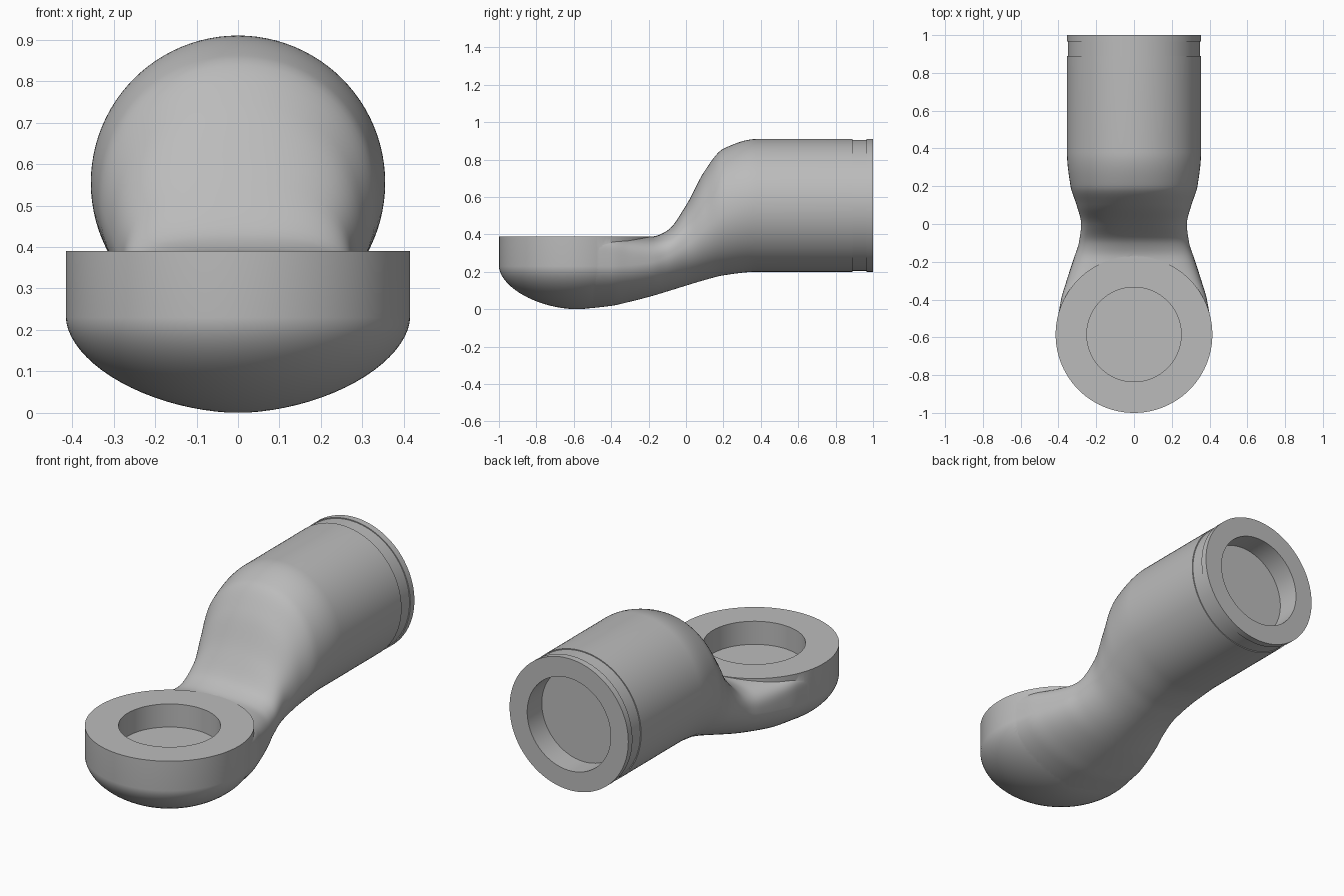
import bpy
import bmesh
import math
from mathutils import Matrix

if "Cube" in bpy.data.objects:
    bpy.data.objects.remove(bpy.data.objects["Cube"], do_unlink=True)

SEGMENTS = 96
CUP_Y, CUP_R, CUP_TOP = -0.585, 0.415, 0.39
TUBE_R, TUBE_Z = 0.355, 0.555
SOCKET_R, SOCKET_DEPTH = 0.25, 0.125

grey = bpy.data.materials.new("plain grey")
grey.use_nodes = True
grey.diffuse_color = (0.5, 0.5, 0.5, 1)
grey.node_tree.nodes["Principled BSDF"].inputs["Base Color"].default_value = grey.diffuse_color


def make_object(name, bm):
    bmesh.ops.recalc_face_normals(bm, faces=bm.faces)
    mesh = bpy.data.meshes.new(name)
    bm.to_mesh(mesh)
    bm.free()
    mesh.materials.append(grey)
    obj = bpy.data.objects.new(name, mesh)
    bpy.context.collection.objects.link(obj)
    return obj


def skin(name, rings):
    """Join closed rings of points into a capped solid."""
    bm = bmesh.new()
    loops = [[bm.verts.new(p) for p in ring] for ring in rings]
    for a, b in zip(loops, loops[1:]):
        for i in range(len(a)):
            j = (i + 1) % len(a)
            bm.faces.new((a[i], a[j], b[j], b[i]))
    bm.faces.new(loops[0])
    bm.faces.new(loops[-1])
    return make_object(name, bm)


def cylinder(name, radius, depth, matrix):
    bm = bmesh.new()
    bmesh.ops.create_cone(bm, cap_ends=True, segments=64, radius1=radius,
                          radius2=radius, depth=depth, matrix=matrix)
    return make_object(name, bm)


def combine(target, other, operation):
    mod = target.modifiers.new(operation.lower(), "BOOLEAN")
    mod.operation = operation
    mod.solver = "EXACT"
    mod.object = other
    bpy.context.view_layer.objects.active = target
    bpy.ops.object.modifier_apply(modifier=mod.name)
    bpy.data.objects.remove(other, do_unlink=True)


def smooth_curve(xs, ys):
    """Smooth interpolation that never overshoots its points."""
    slopes = [(ys[i + 1] - ys[i]) / (xs[i + 1] - xs[i]) for i in range(len(xs) - 1)]
    tangents = [0.0]
    for s, t in zip(slopes, slopes[1:]):
        tangents.append(2 * s * t / (s + t) if s * t > 0 else 0.0)
    tangents.append(0.0)

    def value(x):
        i = max(k for k in range(len(slopes)) if k == 0 or xs[k] <= x)
        h = xs[i + 1] - xs[i]
        u = (x - xs[i]) / h
        rise = ys[i + 1] - ys[i]
        blend = u * u * (3 - 2 * u)
        return (ys[i] + rise * blend + h * u * (1 - u)
                * (tangents[i] * (1 - u) - tangents[i + 1] * u))
    return value


def section(y, half_width, top, bottom, middle, upper_power, lower_power):
    """Cross-section with separately shaped upper and lower halves."""
    ring = []
    for i in range(SEGMENTS):
        a = math.tau * i / SEGMENTS
        c, s = math.cos(a), math.sin(a)
        power = upper_power if s >= 0 else lower_power
        x = math.copysign(half_width * abs(c) ** (2 / power), c)
        reach = (top - middle) if s >= 0 else (bottom - middle)
        ring.append((x, y, middle + reach * abs(s) ** (2 / power)))
    return ring


# Neck and tube: y, half width, top, bottom, widest height, upper and lower power
stations = [
    (CUP_Y, 0.411, 0.385, 0.002, 0.23, 10, 1.8),
    (-0.4, 0.386, 0.386, 0.018, 0.23, 7, 1.85),
    (-0.3, 0.357, 0.387, 0.04, 0.235, 4.5, 1.9),
    (-0.18, 0.318, 0.389, 0.071, 0.25, 3.2, 1.95),
    (-0.1, 0.292, 0.42, 0.095, 0.28, 2.7, 2),
    (0, 0.28, 0.555, 0.126, 0.34, 2.4, 2),
    (0.1, 0.304, 0.74, 0.156, 0.43, 2.2, 2),
    (0.2, 0.336, 0.858, 0.181, 0.51, 2.1, 2),
    (0.38, TUBE_R, 0.91, 0.2, TUBE_Z, 2, 2),
]
columns = list(zip(*stations))
curves = [smooth_curve(columns[0], col) for col in columns[1:]]
start, end, steps = CUP_Y, stations[-1][0], 56
rings = []
for k in range(steps + 1):
    y = start + (end - start) * k / steps
    rings.append(section(y, *[curve(y) for curve in curves]))

# Shallow groove near the open end of the tube
groove_r = TUBE_R - 0.005
for y, r in ((0.89, TUBE_R), (0.89, groove_r), (0.965, groove_r), (0.965, TUBE_R), (1, TUBE_R)):
    rings.append(section(y, r, TUBE_Z + r, TUBE_Z - r, TUBE_Z, 2, 2))
body = skin("offset_connector", rings)

# Round cup with a domed underside
bowl_height, dome_power, dome_steps = 0.23, 1.8, 20
profile = []
for k in range(1, dome_steps + 1):
    a = math.pi / 2 * k / dome_steps
    profile.append((CUP_R * math.sin(a) ** (2 / dome_power),
                    bowl_height * (1 - max(math.cos(a), 0) ** (2 / dome_power))))
profile.append((CUP_R, CUP_TOP))
cup = skin("cup", [[(r * math.cos(math.tau * i / SEGMENTS),
                     CUP_Y + r * math.sin(math.tau * i / SEGMENTS), z)
                    for i in range(SEGMENTS)] for r, z in profile])
combine(body, cup, "UNION")

# Round sockets in the cup top and the tube end
top_socket = cylinder("top_socket", SOCKET_R, 2 * SOCKET_DEPTH,
                      Matrix.Translation((0, CUP_Y, CUP_TOP)))
combine(body, top_socket, "DIFFERENCE")
back_socket = cylinder("back_socket", SOCKET_R, 2 * SOCKET_DEPTH,
                       Matrix.Translation((0, 1, TUBE_Z)) @ Matrix.Rotation(math.pi / 2, 4, "X"))
combine(body, back_socket, "DIFFERENCE")

# Smooth shading with crisp rims
bpy.ops.object.select_all(action="DESELECT")
body.select_set(True)
bpy.context.view_layer.objects.active = body
bpy.ops.object.shade_smooth_by_angle(angle=math.radians(35))
